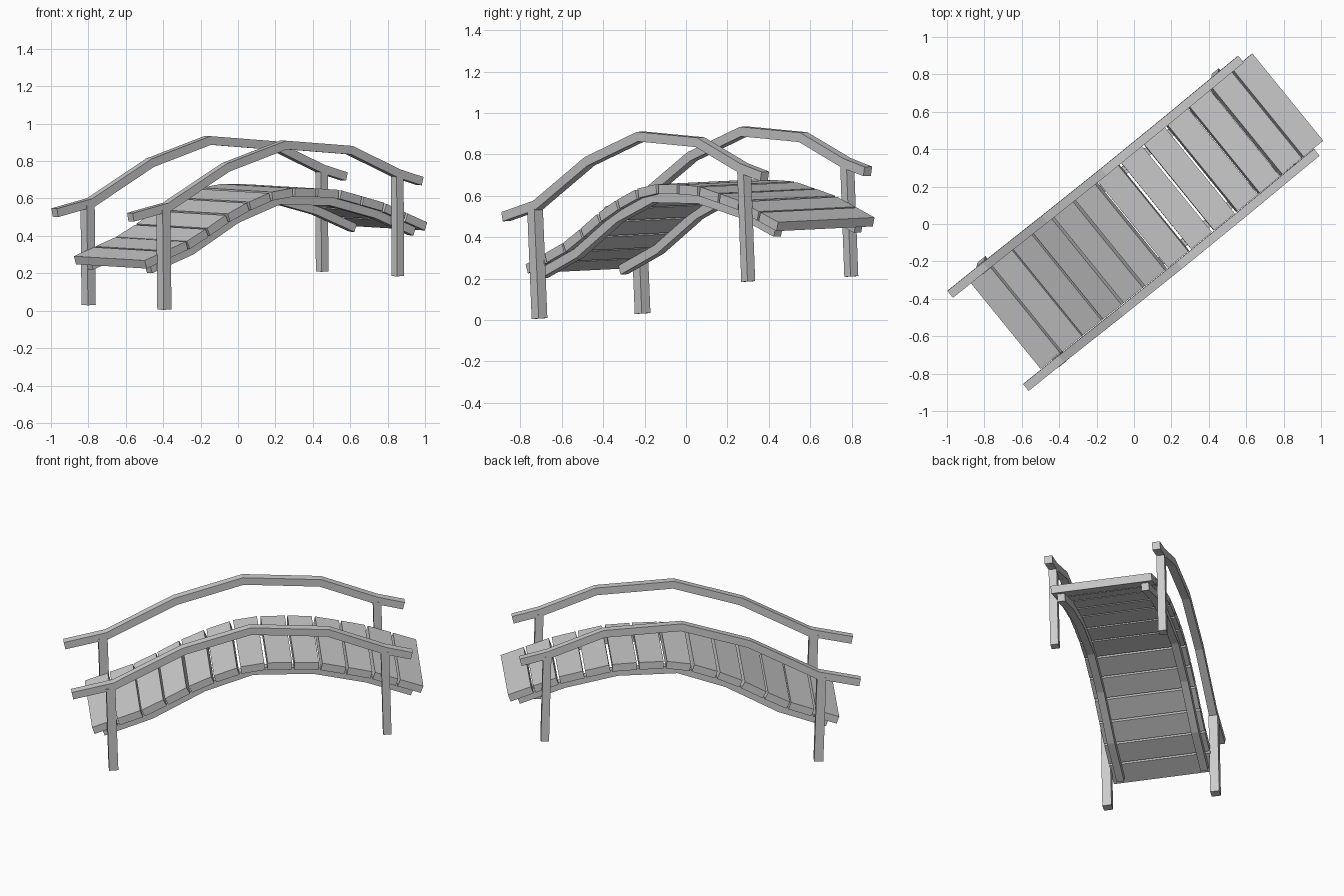
import bpy, math
from mathutils import Vector

if "Cube" in bpy.data.objects:
    bpy.data.objects.remove(bpy.data.objects["Cube"])

ANG = math.radians(39.1)
D = Vector((math.cos(ANG), math.sin(ANG), 0))      # along the bridge
N = Vector((-math.sin(ANG), math.cos(ANG), 0))     # across the bridge
ROLL, LEAN = 0.038, 0.025                          # slight sideways tilt


def place(u, n, z):
    n += 0.004 + LEAN * (0.65 - z)
    return D * u + N * n + Vector((0, 0, z + ROLL * n))


def make(name, profile, n0, n1):
    """Extrude a closed (u, z) outline, made of matching quads, from n0 to n1."""
    k = len(profile)
    verts = [place(u, n, z) for n in (n0, n1) for u, z in profile]
    faces = [(i, (i + 1) % k, (i + 1) % k + k, i + k) for i in range(k)]
    for i in range(k // 2 - 1):
        q = (i, i + 1, k - 2 - i, k - 1 - i)
        faces += [q[::-1], tuple(j + k for j in q)]
    me = bpy.data.meshes.new(name)
    me.from_pydata(verts, [], faces)
    ob = bpy.data.objects.new(name, me)
    bpy.context.collection.objects.link(ob)
    return ob


def offset(path, dist):
    """Mitred offset of a (u, z) polyline."""
    p = [Vector(q) for q in path]
    out = []
    for i, q in enumerate(p):
        a = (q - p[i - 1]).normalized() if i else (p[1] - p[0]).normalized()
        b = (p[i + 1] - q).normalized() if i < len(p) - 1 else a
        t = (a + b).normalized()
        out.append(q + Vector((-t.y, t.x)) * dist / t.dot(a))
    return out


def band(path, thick):
    return [Vector(q) for q in path] + offset(path, thick)[::-1]


def at(path, s):
    """Point at arc length s on the polyline, extrapolated at the ends."""
    for i in range(len(path) - 1):
        step = path[i + 1] - path[i]
        if s <= step.length or i == len(path) - 2:
            return path[i] + step.normalized() * s
        s -= step.length


rail = [(-1, .534), (-.756, .588), (-.354, .80), (.05, .922), (.51, .894), (.84, .768), (1, .728)]
beam = [(-.80, .21), (-.52, .31), (-.21, .48), (.07, .577), (.42, .572), (.73, .505), (.995, .412)]
posts = [('front', -.752, -.770, .018, .55, .027), ('back', .853, .838, .197, .735, .024)]

# handrails, deck beams and posts on both sides
for side, s in (('left', 1), ('right', -1)):
    def span(c, w):
        return s * c - w / 2, s * c + w / 2
    make(side + '_handrail', band(rail, -.046)[::-1], *span(.321, .047))
    make(side + '_deck_beam', band(beam, .045), *span(.25, .045))
    for end, ub, ut, zb, zt, h in posts:
        tilt = h * .05
        make(f'{end}_{side}_post', [(ub - h, zb - tilt), (ub + h, zb + tilt),
                                    (ut + h, zt), (ut - h, zt)], *span(.321, 2 * h))

# deck boards laid along the top of the beams
top = offset(beam, .045)
length = sum((top[i + 1] - top[i]).length for i in range(len(top) - 1))
start, end, count, gap = -.055, length + .05, 13, .013
pitch = (end - start) / count
for i in range(count):
    a = at(top, start + i * pitch + gap / 2)
    b = at(top, start + (i + 1) * pitch - gap / 2)
    make(f'deck_board_{i + 1}', band([a, b], .046), -.30, .30)

# consistent outward normals
import bmesh
for ob in bpy.context.collection.objects:
    bm = bmesh.new()
    bm.from_mesh(ob.data)
    bmesh.ops.recalc_face_normals(bm, faces=bm.faces)
    bm.to_mesh(ob.data)
    bm.free()
